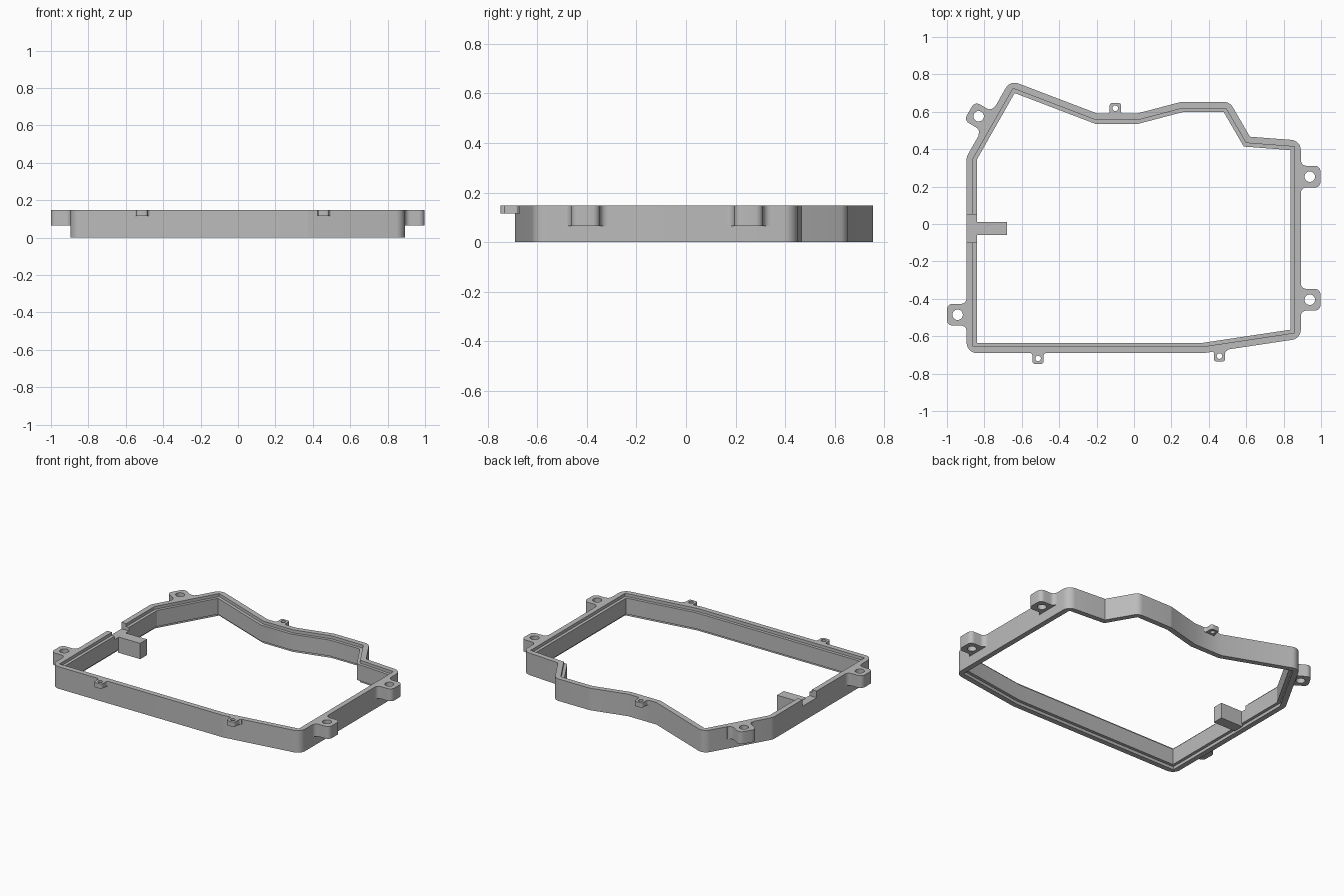
import bpy, bmesh, math
from mathutils import Vector

if "Cube" in bpy.data.objects:
    bpy.data.objects.remove(bpy.data.objects["Cube"])

HEIGHT = 0.147
WALL = 0.055      # full wall thickness
STEP = 0.02       # depth of the inner ledges

grey = bpy.data.materials.new("plain_grey")
grey.diffuse_color = (0.5, 0.5, 0.5, 1)
grey.use_nodes = True
grey.node_tree.nodes["Principled BSDF"].inputs["Base Color"].default_value = grey.diffuse_color

# Sharp inner outline of the frame, counter-clockwise
INNER = [Vector(p) for p in [
    (-0.84, -0.635), (0.37, -0.635), (0.837, -0.565), (0.837, 0.395),
    (0.587, 0.414), (0.48, 0.598), (0.26, 0.598), (0.02, 0.535),
    (-0.205, 0.535), (-0.638, 0.70), (-0.84, 0.345)]]


def finish(obj):
    obj.data.materials.clear()
    obj.data.materials.append(grey)
    bpy.ops.object.select_all(action='DESELECT')
    obj.select_set(True)
    bpy.context.view_layer.objects.active = obj
    bpy.ops.object.shade_smooth_by_angle(angle=math.radians(25))


def from_bmesh(name, bm):
    bmesh.ops.recalc_face_normals(bm, faces=bm.faces)
    mesh = bpy.data.meshes.new(name)
    bm.to_mesh(mesh)
    bm.free()
    obj = bpy.data.objects.new(name, mesh)
    bpy.context.collection.objects.link(obj)
    return obj


def box(name, lo, hi):
    bm = bmesh.new()
    bmesh.ops.create_cube(bm, size=1)
    for v in bm.verts:
        v.co = Vector([(a + b) / 2 + c * (b - a) for a, b, c in zip(lo, hi, v.co)])
    return from_bmesh(name, bm)


def offset_ring(d, rounded, steps=8):
    """Outline pushed out by d; convex corners are arcs when rounded."""
    ring, n = [], len(INNER)
    for i, p in enumerate(INNER):
        e1 = (p - INNER[i - 1]).normalized()
        e2 = (INNER[(i + 1) % n] - p).normalized()
        n1, n2 = Vector((e1.y, -e1.x)), Vector((e2.y, -e2.x))
        turn = math.atan2(e1.x * e2.y - e1.y * e2.x, e1.dot(e2))
        for k in range(steps):
            if rounded and turn > 0:
                a = math.atan2(n1.y, n1.x) + turn * k / (steps - 1)
                ring.append(p + d * Vector((math.cos(a), math.sin(a))))
            else:
                ring.append(p + (n1 + n2) * d / (1 + n1.dot(n2)))
    return ring


# Frame: rings swept round the wall section, with a ledge at top and bottom
outer, mid, inner = offset_ring(WALL, True), offset_ring(STEP, False), offset_ring(0, False)
section = [(outer, 0), (outer, HEIGHT), (mid, HEIGHT), (mid, HEIGHT - STEP),
           (inner, HEIGHT - STEP), (inner, STEP), (mid, STEP), (mid, 0)]
bm = bmesh.new()
rings = [[bm.verts.new((p.x, p.y, z)) for p in ring] for ring, z in section]
for a, b in zip(rings, rings[1:] + rings[:1]):
    for i in range(len(a)):
        bm.faces.new((a[i - 1], a[i], b[i], b[i - 1]))
bmesh.ops.remove_doubles(bm, verts=bm.verts, dist=0.0002)
frame = from_bmesh("frame", bm)

# Notch in the top of the left wall
cutter = box("notch_cutter", (-1.0, -0.10, 0.103), (-0.80, 0.05, 0.25))
cutter.hide_render = True
cut = frame.modifiers.new("notch", 'BOOLEAN')
cut.object, cut.operation, cut.solver = cutter, 'DIFFERENCE', 'EXACT'
bpy.context.view_layer.objects.active = frame
bpy.ops.object.modifier_apply(modifier="notch")
bpy.data.objects.remove(cutter)
finish(frame)

# Block reaching inward below the notch
finish(box("inner_block", (-0.845, -0.06, 0.0), (-0.68, 0.012, 0.105)))


def arc(cx, cy, r, a0, a1, steps=7):
    return [(cx + r * math.cos(math.radians(a0 + (a1 - a0) * k / (steps - 1))),
             cy + r * math.sin(math.radians(a0 + (a1 - a0) * k / (steps - 1))))
            for k in range(steps)]


def lug(name, foot, angle, half, length, r, hole_u, hole_r, z0):
    """Holed ear: u runs out of the wall at foot, v along it."""
    side = (arc(0 + r, half + r, r, 180, 270)
            + arc(length - r, half - r, r, 90, 0))
    base = [(-0.02, half + r)]
    upper = base + side
    outline = upper + [(u, -v) for u, v in reversed(upper)]
    hole = arc(hole_u, 0, hole_r, 0, 345, 24)
    curve = bpy.data.curves.new(name, 'CURVE')
    curve.dimensions, curve.fill_mode = '2D', 'BOTH'
    curve.extrude = (HEIGHT - z0) / 2
    for pts in (outline, hole):
        s = curve.splines.new('POLY')
        s.points.add(len(pts) - 1)
        for q, (u, v) in zip(s.points, pts):
            q.co = (u, v, 0, 1)
        s.use_cyclic_u = True
    obj = bpy.data.objects.new(name, curve)
    bpy.context.collection.objects.link(obj)
    obj.location = (foot[0], foot[1], (HEIGHT + z0) / 2)
    obj.rotation_euler.z = math.radians(angle)
    bpy.ops.object.select_all(action='DESELECT')
    obj.select_set(True)
    bpy.context.view_layer.objects.active = obj
    bpy.ops.object.convert(target='MESH')
    finish(bpy.context.view_layer.objects.active)


# Large mounting ears
for name, foot, angle in [
        ("right_back_ear", (0.892, 0.253), 0), ("right_front_ear", (0.892, -0.405), 0),
        ("left_front_ear", (-0.895, -0.485), 180), ("left_back_ear", (-0.789, 0.552), 150)]:
    lug(name, foot, angle, 0.058, 0.105, 0.03, 0.048, 0.028, 0.065)

# Small fixing tabs
for name, foot, angle in [
        ("back_tab", (-0.10, 0.59), 90), ("front_left_tab", (-0.513, -0.69), -90),
        ("front_right_tab", (0.457, -0.677), -90)]:
    lug(name, foot, angle, 0.03, 0.058, 0.014, 0.029, 0.015, 0.115)
